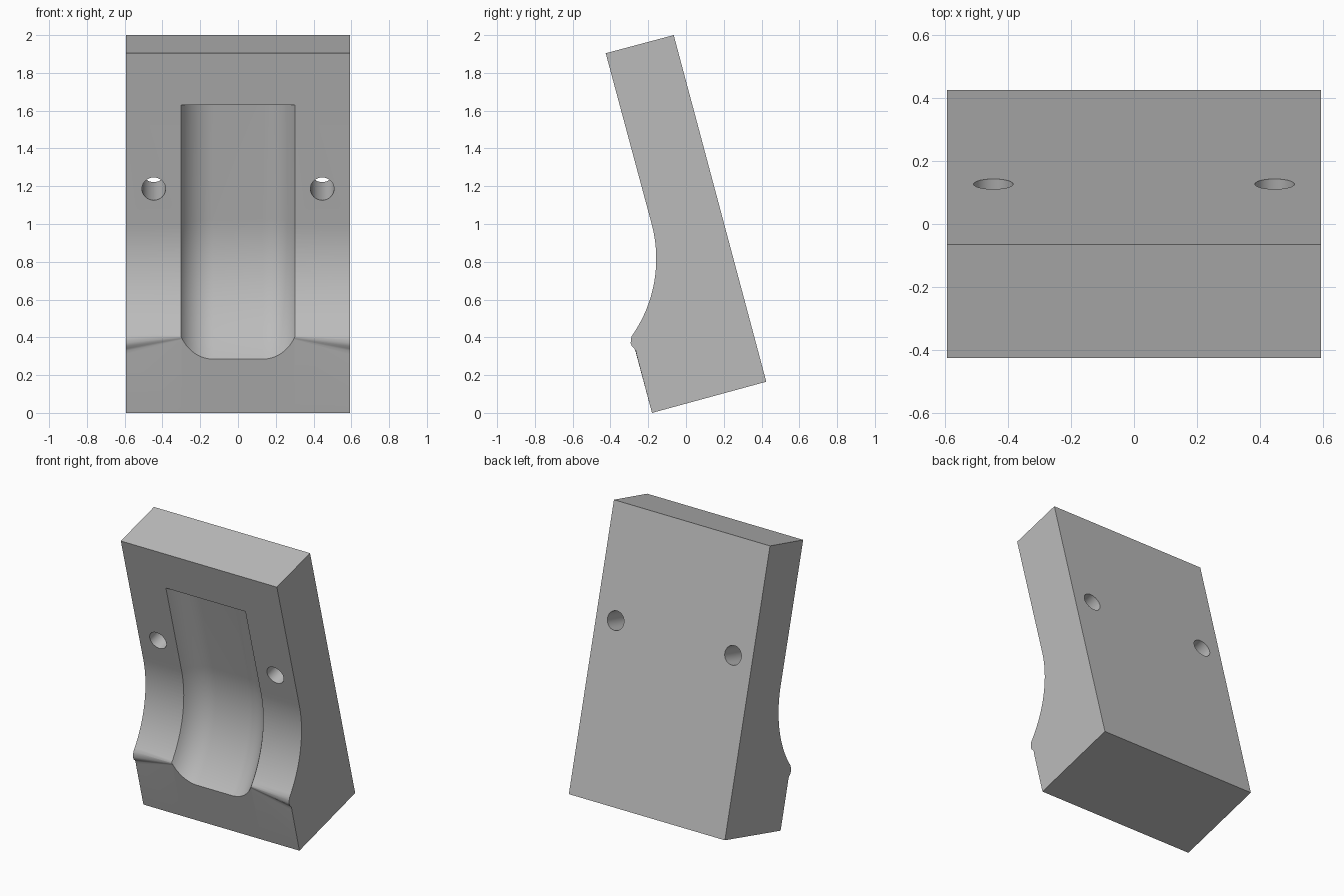
import bpy, bmesh, math
from mathutils import Matrix, Vector

if "Cube" in bpy.data.objects:
    bpy.data.objects.remove(bpy.data.objects["Cube"], do_unlink=True)

TILT = math.radians(15)
HALF_W = 0.593
ARC_Y, ARC_Z, ARC_R = -0.8675, 0.816, 0.71   # hollow of the front face
GROOVE_W, GROOVE_D, GROOVE_R = 0.302, 0.10, 0.195

grey = bpy.data.materials.new("plain grey")
grey.use_nodes = True
GREY = (0.5, 0.5, 0.5, 1)
grey.diffuse_color = GREY
grey.node_tree.nodes["Principled BSDF"].inputs["Base Color"].default_value = GREY


def loft(name, sections):
    """Skin a row of equal closed sections and cap both ends."""
    bm = bmesh.new()
    rings = [[bm.verts.new(p) for p in s] for s in sections]
    n = len(rings[0])
    for a, b in zip(rings, rings[1:]):
        for i in range(n):
            j = (i + 1) % n
            bm.faces.new((a[i], a[j], b[j], b[i]))
    bm.faces.new(rings[0])
    bm.faces.new(rings[-1])
    bmesh.ops.recalc_face_normals(bm, faces=bm.faces)
    mesh = bpy.data.meshes.new(name)
    bm.to_mesh(mesh)
    bm.free()
    mesh.materials.append(grey)
    obj = bpy.data.objects.new(name, mesh)
    bpy.context.collection.objects.link(obj)
    return obj


def arc_point(angle, radius=ARC_R):
    return (ARC_Y + radius * math.cos(angle), ARC_Z + radius * math.sin(angle))


# Side outline: the lip is sharp beside the groove and a rounded bead at the sides
LIP_ANGLE = math.asin((0.405 - ARC_Z) / ARC_R)
hollow = [arc_point(TILT + (LIP_ANGLE - TILT) * i / 24) for i in range(25)]
bead = [(-0.291, 0.388), (-0.293, 0.37), (-0.287, 0.353),
        (-0.274, 0.34), (-0.265, 0.328), (-0.262, 0.31)]


def outline(x):
    t = max(0, (abs(x) - GROOVE_W) / (HALF_W - GROOVE_W))
    lip = []
    for i, (y, z) in enumerate(bead):
        sz = 0.405 - 0.003 * (i + 1)
        sy = -0.18 - math.tan(TILT) * sz
        lip.append((sy + (y - sy) * t, sz + (z - sz) * t))
    pts = [(-0.425, 1.904)] + hollow + lip
    pts += [(-0.18, 0), (0.425, 0.165), (-0.065, 2)]
    return [(x, y, z) for y, z in pts]


body = loft("wedge_block", [outline(x) for x in (-HALF_W, -GROOVE_W, GROOVE_W, HALF_W)])

# Groove cutter: a round-cornered channel swept down the front face
span = math.acos((GROOVE_R - GROOVE_D) / GROOVE_R)
flat = GROOVE_W - GROOVE_R * math.sin(span)
right = []
for i in range(13):
    a = span * i / 12
    right.append((flat + GROOVE_R * math.sin(a),
                  GROOVE_D - GROOVE_R * (1 - math.cos(a))))
channel = [(GROOVE_W, -0.2)] + right[::-1]
channel += [(-x, d) for x, d in reversed(channel)]


def channel_at(y, z, angle):
    c, s = math.cos(angle), math.sin(angle)
    return [(x, y + d * c, z + d * s) for x, d in channel]


top_y = -0.425 + (1.904 - 1.63) * math.tan(TILT)
path = [channel_at(top_y, 1.63, TILT)]
END_ANGLE = LIP_ANGLE - 0.35
for i in range(33):
    a = TILT + (END_ANGLE - TILT) * i / 32
    path.append(channel_at(*arc_point(a), a))
cutters = [loft("groove_cutter", path)]

# Screw hole cutters, square to the tilted face
axis = Vector((0, math.cos(TILT), math.sin(TILT)))
for side, name in ((1, "left_hole_cutter"), (-1, "right_hole_cutter")):
    u, v = Vector((1, 0, 0)), axis.cross(Vector((1, 0, 0)))
    centre = Vector((side * 0.446, -0.232, 1.186))
    ring = [u * (0.0625 * math.cos(k * math.tau / 48)) +
            v * (0.0625 * math.sin(k * math.tau / 48)) for k in range(48)]
    cutters.append(loft(name, [[centre + axis * d + p for p in ring] for d in (-0.2, 0.7)]))

bpy.context.view_layer.objects.active = body
for cutter in cutters:
    mod = body.modifiers.new(cutter.name, 'BOOLEAN')
    mod.operation = 'DIFFERENCE'
    mod.solver = 'EXACT'
    mod.object = cutter
    bpy.ops.object.modifier_apply(modifier=mod.name)
for cutter in cutters:
    bpy.data.objects.remove(cutter, do_unlink=True)

# Smooth curves, crisp edges
bpy.ops.object.select_all(action='DESELECT')
body.select_set(True)
bpy.ops.object.shade_smooth_by_angle(angle=math.radians(30))
